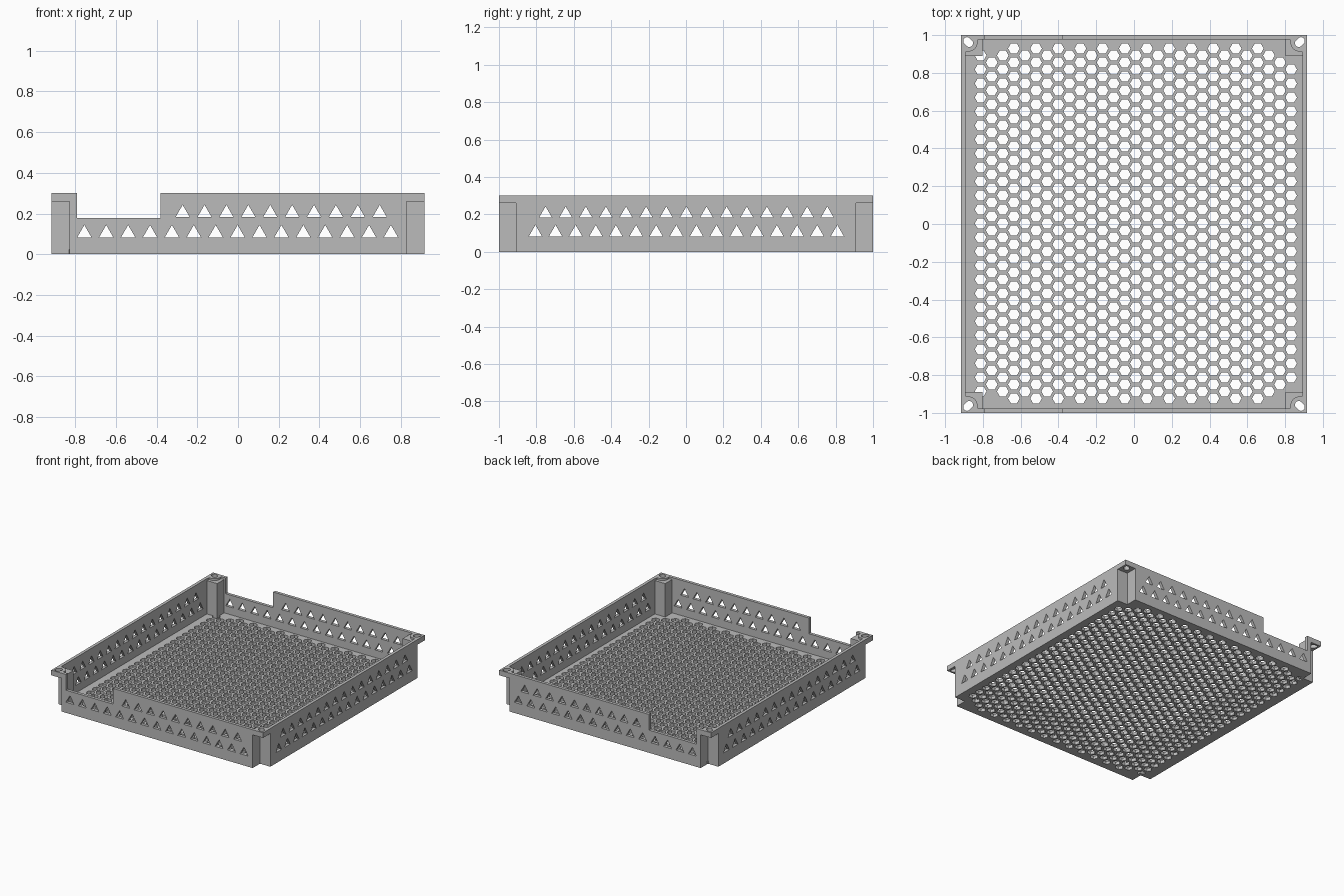
import bpy, bmesh
from math import cos, sin, radians, sqrt
from mathutils import Matrix

cube = bpy.data.objects.get("Cube")
if cube:
    bpy.data.objects.remove(cube, do_unlink=True)

HX, HY, H = 0.917, 1.0, 0.30      # half width, half depth, height
T = 0.024                         # wall and floor thickness
NX, NY = 0.827, 0.91              # corner notch edges
PX, PY = 0.803, 0.89              # inner faces of the corner posts
SHELF = 0.26                      # underside of the corner plates

grey = bpy.data.materials.new("grey_plastic")
grey.use_nodes = True
grey.diffuse_color = (0.5, 0.5, 0.5, 1)
grey.node_tree.nodes["Principled BSDF"].inputs["Base Color"].default_value = (0.5, 0.5, 0.5, 1)


def plate(name, outline, holes, thickness, matrix):
    """Flat sheet with holes, centred on its own plane, as a mesh."""
    curve = bpy.data.curves.new(name + "_profile", 'CURVE')
    curve.dimensions = '2D'
    curve.fill_mode = 'BOTH'
    curve.extrude = thickness / 2
    for loop in [outline] + holes:
        s = curve.splines.new('POLY')
        s.points.add(len(loop) - 1)
        for p, (x, y) in zip(s.points, loop):
            p.co = (x, y, 0, 1)
        s.use_cyclic_u = True
        s.use_smooth = False
    temp = bpy.data.objects.new(name + "_temp", curve)
    bpy.context.collection.objects.link(temp)
    dg = bpy.context.evaluated_depsgraph_get()
    mesh = bpy.data.meshes.new_from_object(temp.evaluated_get(dg))
    bpy.data.objects.remove(temp, do_unlink=True)
    bpy.data.curves.remove(curve)
    # Weld the caps to the sides
    bm = bmesh.new()
    bm.from_mesh(mesh)
    bmesh.ops.remove_doubles(bm, verts=bm.verts, dist=1e-5)
    bmesh.ops.recalc_face_normals(bm, faces=bm.faces)
    for f in bm.faces:
        f.smooth = False
        f.material_index = 0
    bm.to_mesh(mesh)
    bm.free()
    mesh.materials.clear()
    mesh.materials.append(grey)
    mesh.name = name
    ob = bpy.data.objects.new(name, mesh)
    ob.matrix_world = matrix
    bpy.context.collection.objects.link(ob)
    return ob


def hexagon(x, y, r=0.031):
    return [(x + r * cos(radians(60 * k)), y + r * sin(radians(60 * k))) for k in range(6)]


def triangles(start, count, base, pitch=0.1076, w=0.07):
    h = w * sqrt(3) / 2
    return [[(c - w / 2, base), (c + w / 2, base), (c, base + h)]
            for c in (start + pitch * i for i in range(count))]


# Floor with honeycomb holes and notched corners
holes = []
for i in range(29):
    x = -0.812 + 0.0587 * i
    rows = 26 if i % 2 else 25
    for j in range(rows):
        y = 0.003 + 0.0741 * (j - (rows - 1) / 2)
        near_post = (i in (1, 27) and abs(y) > 0.88) or (i == 28 and abs(y) > 0.85)
        if not near_post:
            holes.append(hexagon(x, y))
floor = [(NX, HY), (NX, NY), (HX, NY), (HX, -NY), (NX, -NY), (NX, -HY),
         (-NX, -HY), (-NX, -NY), (-HX, -NY), (-HX, NY), (-NX, NY), (-NX, HY)]
plate("floor", floor, holes, T, Matrix.Translation((0, 0, T / 2)))

# Front and back walls with a lowered access opening
upright = Matrix.Rotation(radians(90), 4, 'X')
low, left, right = 0.177, -0.79, -0.38
wall = [(-NX, 0), (NX, 0), (NX, H), (right, H), (right, low), (left, low), (left, H), (-NX, H)]
vents = triangles(-0.755, 15, 0.083) + triangles(-0.272, 10, 0.182)
for name, s in (("front_wall", -1), ("back_wall", 1)):
    plate(name, wall, vents, T, Matrix.Translation((0, s * (HY - T / 2), 0)) @ upright)

# Side walls
side = [(-NY, 0), (NY, 0), (NY, H), (-NY, H)]
vents = triangles(-0.805, 16, 0.083) + triangles(-0.751, 15, 0.182)
turn = Matrix.Rotation(radians(90), 4, 'Z') @ upright
for name, s in (("right_wall", -1), ("left_wall", 1)):
    plate(name, side, vents, T, Matrix.Translation((s * (HX - T / 2), 0, 0)) @ turn)

# Corner posts: angle-shaped wall, top plate and raised rim around a slot
cx, cy = 0.878, 0.963
post = [(NX, HY - 0.001), (NX, NY), (HX - 0.001, NY), (HX - 0.001, PY), (PX, PY), (PX, HY - 0.001)]
cap = [(PX, PY), (HX, PY), (HX, HY), (PX, HY)]
arc = [(cx + 0.05 * cos(radians(a)), cy + 0.05 * sin(radians(a))) for a in range(166, 284, 9)]
rim = [(HX, HY), (PX, HY), (PX, HY - T)] + arc + [(HX - T, PY), (HX, PY)]
slot = []
for k in range(24):
    a = radians(-45 + 15 * k + 7.5)
    shift = 0.006 if k < 12 else -0.006
    slot.append((cx + shift + 0.02 * cos(a), cy + shift + 0.02 * sin(a)))

STEP = 0.285
for yname, sy in (("front", -1), ("back", 1)):
    for xname, sx in (("right", -1), ("left", 1)):
        def flip(loop):
            return [(x * sx, y * sy) for x, y in loop]
        label = yname + "_" + xname
        for part, loop, cut, z0, z1 in (("post", post, [], 0, SHELF + 0.005),
                                        ("post_cap", cap, [slot], SHELF, STEP),
                                        ("post_rim", rim, [slot], STEP, H)):
            plate(label + "_" + part, flip(loop), [flip(c) for c in cut], z1 - z0,
                  Matrix.Translation((0, 0, (z0 + z1) / 2)))
